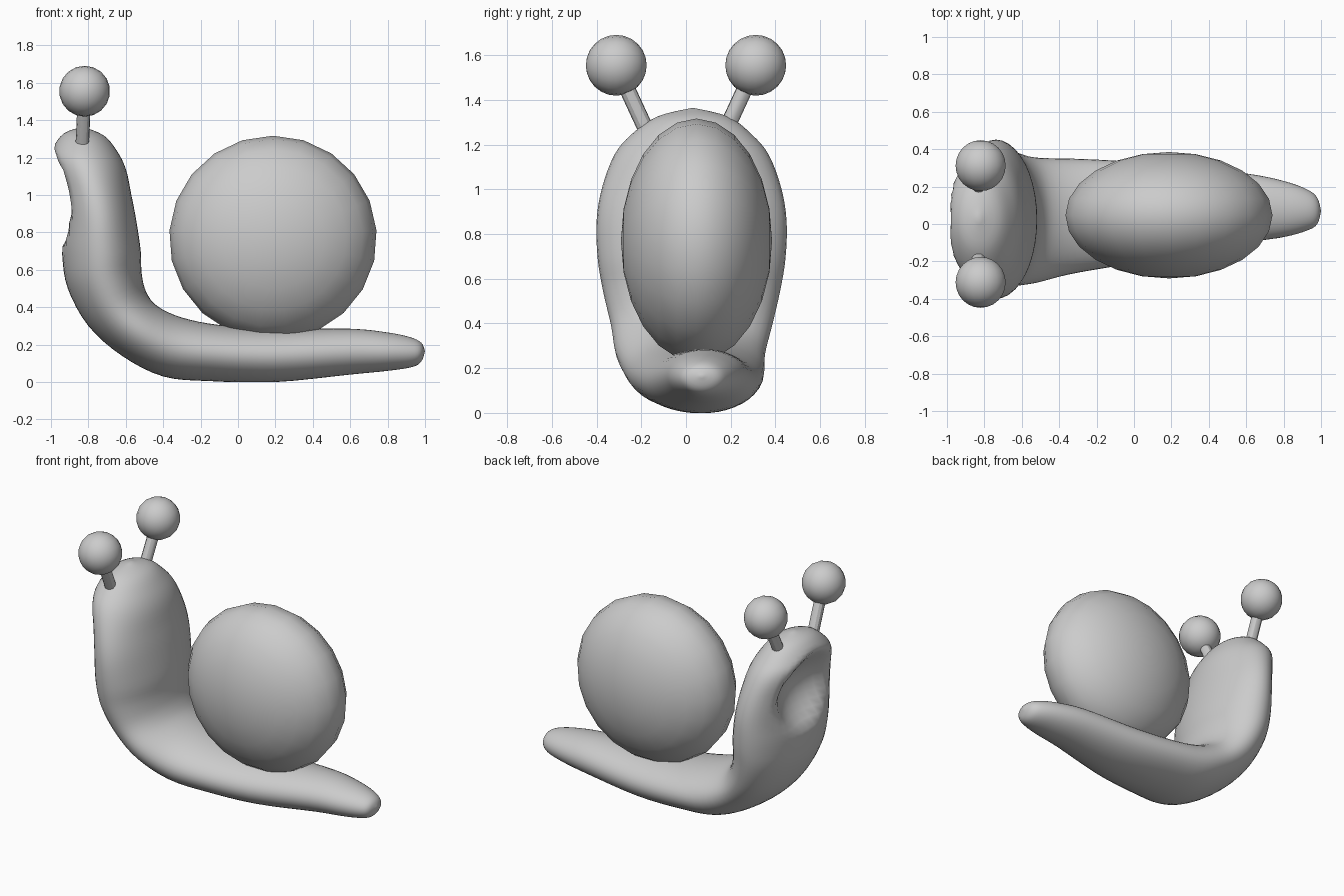
import bpy, bmesh
from math import sin, cos, pi
from mathutils import Vector

if "Cube" in bpy.data.objects:
    bpy.data.objects.remove(bpy.data.objects["Cube"])


def finish(bm, name):
    bmesh.ops.remove_doubles(bm, verts=bm.verts, dist=0.0005)
    bmesh.ops.recalc_face_normals(bm, faces=bm.faces)
    for f in bm.faces:
        f.smooth = True
    me = bpy.data.meshes.new(name)
    bm.to_mesh(me)
    bm.free()
    ob = bpy.data.objects.new(name, me)
    bpy.context.collection.objects.link(ob)
    return ob


def spline(rows, steps):
    """Catmull-Rom interpolation through rows of numbers."""
    out = []
    for i in range(len(rows) - 1):
        p0, p1 = rows[max(i - 1, 0)], rows[i]
        p2, p3 = rows[i + 1], rows[min(i + 2, len(rows) - 1)]
        for s in range(steps):
            t = s / steps
            out.append([0.5 * (2 * b + (c - a) * t + (2 * a - 5 * b + 4 * c - d) * t * t
                               + (3 * b - a - 3 * c + d) * t ** 3)
                        for a, b, c, d in zip(p0, p1, p2, p3)])
    out.append(list(rows[-1]))
    return out


# Body cross-sections, tail to head: sole x, z, back x, z, centre y, half width
sections = [
    (1.0, .165, 1.0, .165, .07, 0), (.98, .11, .98, .21, .07, .07),
    (.93, .08, .92, .24, .075, .11), (.8, .06, .8, .265, .08, .15),
    (.6, .04, .6, .285, .085, .185), (.2, 0, .2, .285, .07, .245),
    (-.15, .005, -.1, .305, .055, .285), (-.4, .03, -.3, .345, .04, .31),
    (-.62, .14, -.43, .405, .02, .335), (-.8, .3, -.49, .48, .025, .36),
    (-.91, .5, -.515, .58, .025, .395), (-.94, .68, -.52, .7, .025, .42),
    (-.94, .85, -.545, .87, .025, .425), (-.96, 1.02, -.57, 1.0, .025, .40),
    (-1.0, 1.17, -.6, 1.14, .025, .345), (-.99, 1.25, -.65, 1.24, .025, .27),
    (-.93, 1.33, -.72, 1.32, .03, .16), (-.83, 1.365, -.83, 1.365, .03, 0),
]
N = 40
bm = bmesh.new()
rings = []
for ox, oz, ix, iz, yc, hw in spline(sections, 4):
    ring = []
    for k in range(N):
        a = 2 * pi * k / N
        u = (1 + cos(a)) / 2
        x, z, y = ix + (ox - ix) * u, iz + (oz - iz) * u, yc + hw * sin(a)
        # Hollow face on the front of the head
        r2 = ((y - .025) / .28) ** 2 + ((z - .99) / .27) ** 2
        if x < -.75 and r2 < 1:
            x += .16 * (1 - r2)
        ring.append(bm.verts.new((x, y, max(z, 0))))
    rings.append(ring)
for a, b in zip(rings, rings[1:]):
    for k in range(N):
        bm.faces.new((a[k], a[(k + 1) % N], b[(k + 1) % N], b[k]))
finish(bm, "body")


def ball(name, centre, radii, segs, rings):
    """Sphere with its poles along y, scaled to radii."""
    bm = bmesh.new()
    bmesh.ops.create_uvsphere(bm, u_segments=segs, v_segments=rings, radius=1)
    for v in bm.verts:
        x, y, z = v.co
        v.co = Vector(centre) + Vector((x * radii[0], z * radii[1], y * radii[2]))
    return finish(bm, name)


# Shell
ball("shell", (.187, .047, .77), (.555, .338, .547), 21, 12)

# Eyes and stalks
for side, name in ((-1, "right"), (1, "left")):
    eye = Vector((-.82, side * .312, 1.555))
    ball(name + "_eye", eye, (.136, .136, .136), 18, 12)
    base = Vector((-.832, side * .187, 1.285))
    d = eye - base
    bpy.ops.mesh.primitive_cylinder_add(vertices=12, radius=.036, depth=d.length,
                                        location=(eye + base) / 2,
                                        rotation=d.to_track_quat('Z', 'Y').to_euler())
    bpy.context.object.name = name + "_stalk"
    bpy.ops.object.shade_smooth_by_angle()
